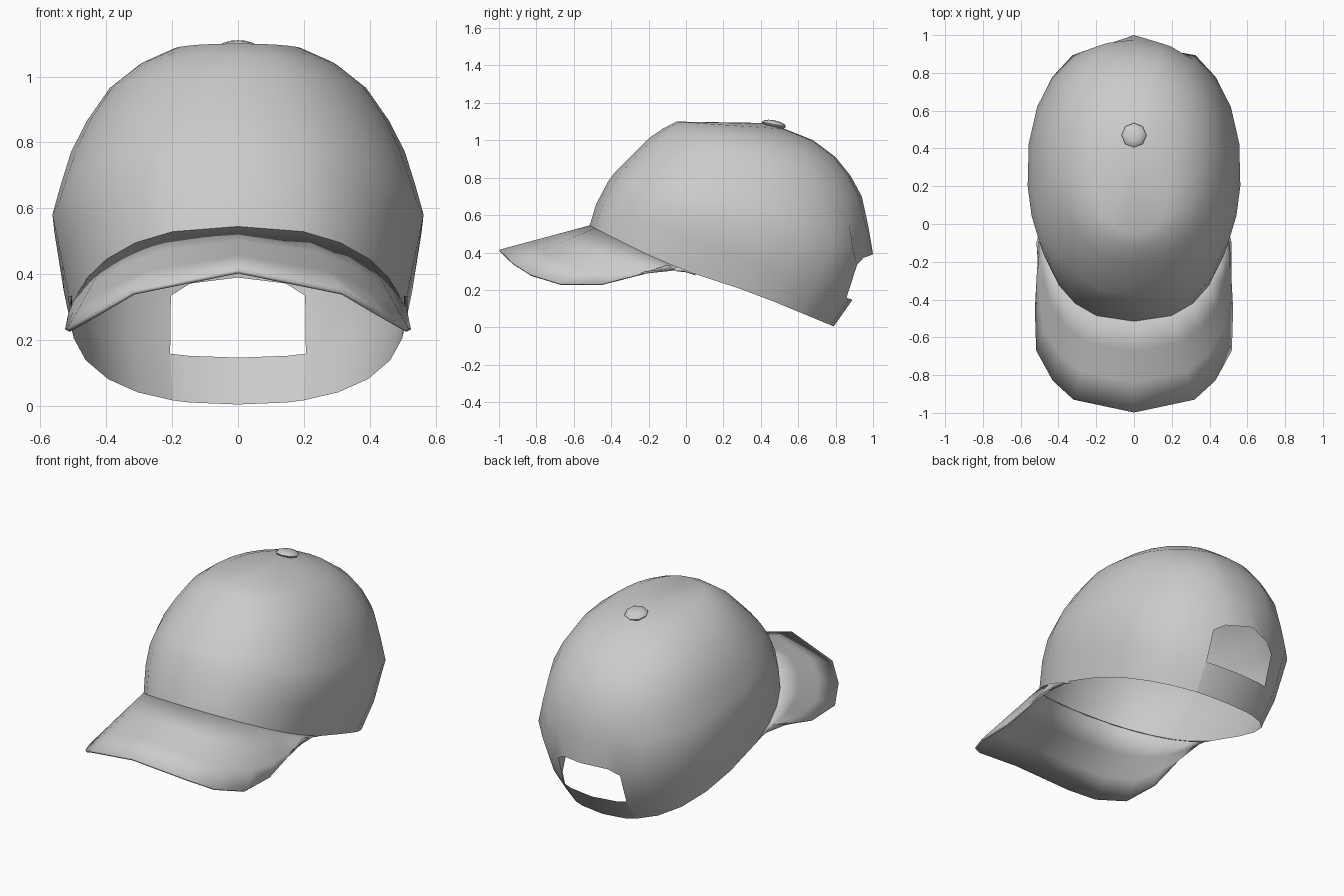
import bpy, bmesh, math
from mathutils import Matrix

if "Cube" in bpy.data.objects:
    bpy.data.objects.remove(bpy.data.objects["Cube"])

grey = bpy.data.materials.new("grey cloth")
grey.diffuse_color = (0.6, 0.6, 0.6, 1)
grey.use_nodes = True
grey.node_tree.nodes["Principled BSDF"].inputs["Base Color"].default_value = grey.diffuse_color


def finish(name, bm, angle=50):
    bmesh.ops.recalc_face_normals(bm, faces=bm.faces)
    mesh = bpy.data.meshes.new(name)
    bm.to_mesh(mesh)
    bm.free()
    mesh.materials.append(grey)
    ob = bpy.data.objects.new(name, mesh)
    bpy.context.collection.objects.link(ob)
    bpy.ops.object.select_all(action='DESELECT')
    ob.select_set(True)
    bpy.context.view_layer.objects.active = ob
    bpy.ops.object.shade_smooth_by_angle(angle=math.radians(angle))
    return ob


def grid(bm, rows, closed=False, skip=lambda r, c: False):
    vs = [[bm.verts.new(p) for p in row] for row in rows]
    n = len(vs[0])
    for r in range(len(vs) - 1):
        for c in range(n if closed else n - 1):
            if not skip(r, c):
                d = (c + 1) % n
                bm.faces.new((vs[r][c], vs[r][d], vs[r + 1][d], vs[r + 1][c]))
    return vs


def mirrored(half):
    """Half row starting on the centre line -> full row from -x to +x."""
    return [(-x, y, z) for x, y, z in half[:0:-1]] + half


# Crown: tilted rings (front y, front z, back y, back z, half width, roundness)
RINGS = [(-.515, .545, .79, .005, .505, 2.4),
         (-.48, .66, .89, .147, .535, 2.35),
         (-.44, .735, 1.0, .39, .565, 2.2),
         (-.42, .775, .975, .54, .54, 2.2),
         (-.38, .83, .94, .70, .508, 2.2),
         (-.30, .91, .88, .81, .46, 2.2),
         (-.20, 1.01, .80, .91, .39, 2.2),
         (-.12, 1.065, .68, 1.0, .30, 2.2),
         (-.05, 1.1, .53, 1.06, .20, 2.1)]
# Degrees from the back centre; the first three span half the rear opening
HALF = [0, 13, 19, 33, 48, 64, 80, 95, 107, 118, 131, 146, 161]
ANGLES = HALF + [180] + [-a for a in HALF[:0:-1]]


def ring_point(ring, deg):
    fy, fz, by, bz, w, n = ring
    s, c = math.sin(math.radians(deg)), math.cos(math.radians(deg))
    u = math.copysign(abs(c) ** (2 / n), c)
    x = math.copysign(abs(s) ** (2 / n), s) * w if deg not in (0, 180) else 0
    t = (u + 1) / 2
    z = fz + (bz - fz) * t
    if ring is RINGS[0] and t < .66:      # rim dips a little at the temples
        z -= .03 * math.sin(math.pi * t / .66)
    return (x, fy + (by - fy) * t, z)


rows = [[ring_point(r, a) for a in ANGLES] for r in RINGS]
# Round the upper corners of the rear opening
for k, (y, z) in {2: (.915, .335), 1: (.95, .372)}.items():
    for i in (k, -k):
        rows[2][i] = (rows[2][i][0], y, z)
N = len(ANGLES)
bm = bmesh.new()
vs = grid(bm, rows, True, lambda r, c: r < 2 and (c < 2 or c >= N - 2))
top = bm.verts.new((0, .4, 1.093))
for i in range(N):
    bm.faces.new((vs[-1][i], vs[-1][(i + 1) % N], top))
bmesh.ops.delete(bm, geom=[v for v in bm.verts if not v.link_faces], context='VERTS')
finish("crown", bm)

# Strap closing the rear opening underneath
bm = bmesh.new()
grid(bm, [mirrored([ring_point(RINGS[k], a) for a in HALF[:3]]) for k in (0, 1)])
finish("rear_strap", bm)

# Brim: lofted from the front of the rim to the curved outer edge
inner = [ring_point(RINGS[0], a) for a in (180, 161, 146, 131, 118, 107, 95)]
outer = [(0, -.998, .415), (.32, -.93, .35), (.43, -.83, .285), (.518, -.67, .235),
         (.525, -.45, .233), (.515, -.27, .28), (.504, -.1, .335)]
rows = []
for k in range(4):
    t = k / 3
    rows.append(mirrored([tuple(a + (b - a) * t for a, b in zip(p, q))
                          for p, q in zip(inner, outer)]))
bm = bmesh.new()
grid(bm, rows)
brim = finish("brim", bm)
if sum(p.normal.z for p in brim.data.polygons) < 0:
    brim.data.flip_normals()
mod = brim.modifiers.new("thickness", 'SOLIDIFY')
mod.thickness, mod.offset = .013, -1

# Button on top
bm = bmesh.new()
bmesh.ops.create_uvsphere(bm, u_segments=8, v_segments=6, radius=1,
                          matrix=Matrix.Translation((0, .47, 1.085))
                          @ Matrix.Rotation(-.2, 4, 'X')
                          @ Matrix.Diagonal((.066, .066, .022, 1)))
finish("button", bm)
